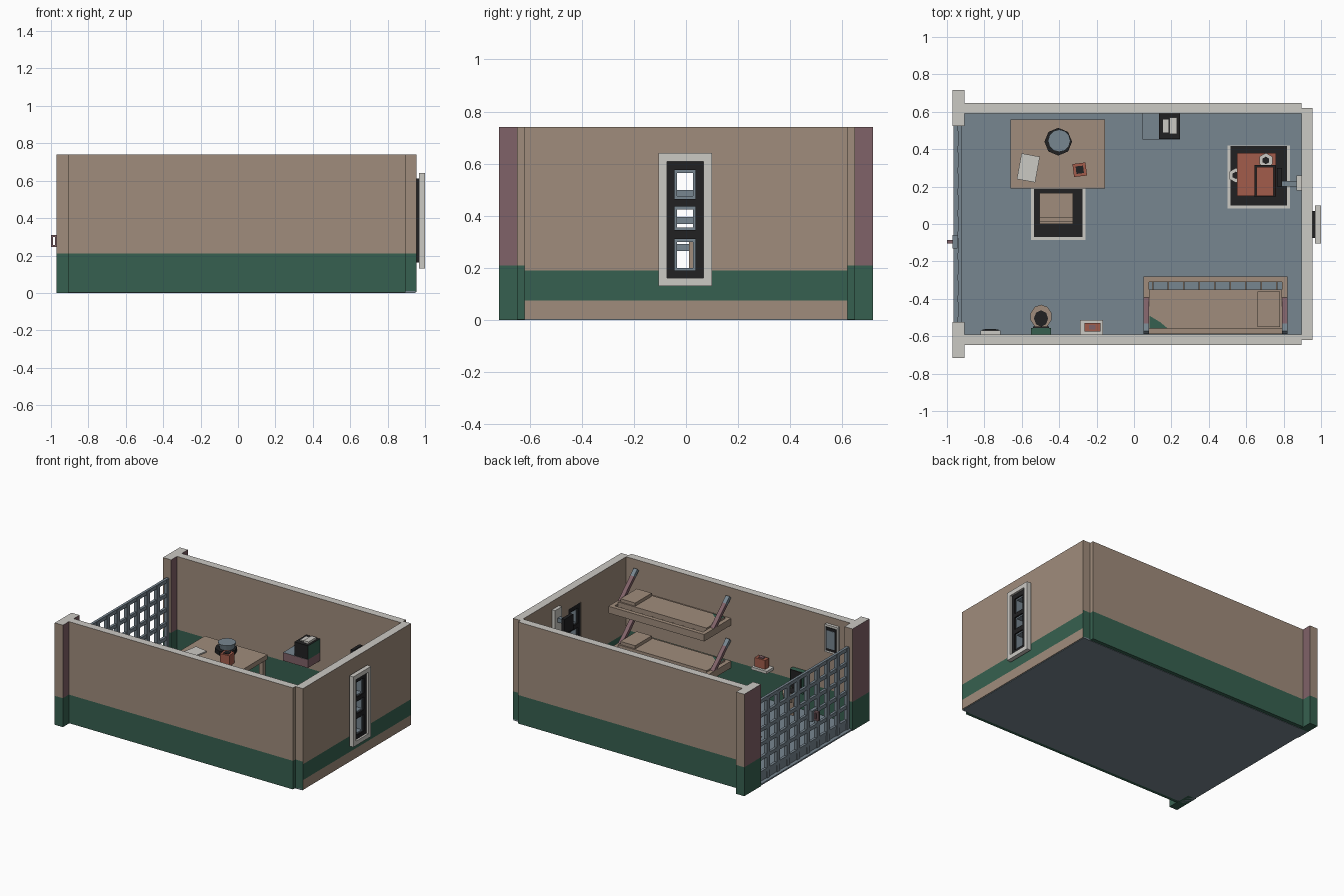
import bpy, bmesh, math
from mathutils import Vector, Matrix

if "Cube" in bpy.data.objects:
    bpy.data.objects.remove(bpy.data.objects["Cube"])

COLOURS = {
    "tan": (0.35, 0.262, 0.2), "steel": (0.185, 0.238, 0.278), "green": (0.037, 0.118, 0.08),
    "purple": (0.216, 0.122, 0.138), "black": (0.015, 0.015, 0.016),
    "red": (0.36, 0.107, 0.07), "white": (0.6, 0.585, 0.55)}
NAMES = list(COLOURS)
MATS = []
for n, c in COLOURS.items():
    m = bpy.data.materials.new(n)
    m.diffuse_color = (*c, 1)
    m.use_nodes = True
    m.node_tree.nodes["Principled BSDF"].inputs["Base Color"].default_value = m.diffuse_color
    MATS.append(m)


def finish(name, bm, colour, rule=None):
    """Make an object; rule(centre, normal) may return a colour per face."""
    bm.normal_update()
    me = bpy.data.meshes.new(name)
    for m in MATS:
        me.materials.append(m)
    for f in bm.faces:
        col = rule(f.calc_center_median(), f.normal) if rule else colour
        f.material_index = NAMES.index(col)
    bm.to_mesh(me)
    bm.free()
    ob = bpy.data.objects.new(name, me)
    bpy.context.collection.objects.link(ob)
    return ob


def box(name, x, y, z, colour="tan", rule=None, cuts=(), turn=0):
    bm = bmesh.new()
    mid = Vector([(a[0] + a[1]) / 2 for a in (x, y, z)])
    size = [a[1] - a[0] for a in (x, y, z)]
    bmesh.ops.create_cube(bm, size=1, matrix=Matrix.Translation(mid)
                          @ Matrix.Rotation(turn, 4, 'Z') @ Matrix.Diagonal((*size, 1)))
    for h in cuts:
        if z[0] < h < z[1]:
            bmesh.ops.bisect_plane(bm, geom=bm.verts[:] + bm.edges[:] + bm.faces[:],
                                   plane_co=(0, 0, h), plane_no=(0, 0, 1))
    return finish(name, bm, colour, rule)


def prism(name, x, y, z, r, colour, sides=8, r2=None, sy=1):
    bm = bmesh.new()
    bmesh.ops.create_cone(bm, cap_ends=True, segments=sides, radius1=r, radius2=r2 or r,
                          depth=z[1] - z[0], matrix=Matrix.Translation((x, y, sum(z) / 2))
                          @ Matrix.Diagonal((1, sy, 1, 1)))
    return finish(name, bm, colour)


def beam(name, p, q, w, t, colour):
    p, q = Vector(p), Vector(q)
    bm = bmesh.new()
    bmesh.ops.create_cube(bm, size=1, matrix=Matrix.Translation((p + q) / 2)
                          @ (q - p).to_track_quat('Z', 'Y').to_matrix().to_4x4()
                          @ Matrix.Diagonal((w, t, (q - p).length, 1)))
    return finish(name, bm, colour)


def ring(name, x, y, z, w, colour, axis):
    """Rectangular frame lying across the given axis (0 = x, 1 = y, 2 = z)."""
    spans = [x, y, z]
    a, b = [i for i in range(3) if i != axis]
    for i, (lo, hi) in enumerate(((spans[a][0], spans[a][0] + w), (spans[a][1] - w, spans[a][1]))):
        s = list(spans); s[a] = (lo, hi)
        box(f"{name}_side_{i}", *s, colour)
    for i, (lo, hi) in enumerate(((spans[b][0], spans[b][0] + w), (spans[b][1] - w, spans[b][1]))):
        s = list(spans); s[b] = (lo, hi); s[a] = (spans[a][0] + w, spans[a][1] - w)
        box(f"{name}_rail_{i}", *s, colour)


# floor and walls: painted dado below, plaster above, pale top
def wall_rule(c, n):
    return "white" if n.z > .5 else "green" if c.z < .21 else "tan"

def post_rule(c, n):
    if n.z > .5:
        return "white"
    return "green" if c.z < .21 else "purple" if abs(n.x) > .5 else "tan"

def end_rule(c, n):
    if n.z > .5:
        return "white" if c.z > .7 else "black"
    if abs(n.y) > .5:
        return "green" if c.z < .21 else "tan"
    return "green" if .075 < c.z < .19 else "tan"

box("floor", (-.965, .95), (-.62, .62), (0, .01), "steel")
for s, n in ((-1, "front"), (1, "back")):
    ys = sorted((s * .592, s * .648))
    box(n + "_wall", (-.91, .895), ys, (.003, .74), rule=wall_rule, cuts=(.21,))
    box(n + "_gate_post", (-.97, -.905), sorted((s * .525, s * .717)), (0, .74),
        rule=post_rule, cuts=(.21,))
CUTS = (.075, .19, .21)
X = (.895, .955)
for n, y, z in (("front", (-.62, -.075), (.004, .74)), ("back", (.07, .62), (.004, .74)),
                ("sill", (-.075, .07), (.004, .165)), ("lintel", (-.075, .07), (.61, .74))):
    box("end_wall_" + n, X, y, z, rule=end_rule, cuts=CUTS)

# window: pale outer frame, dark grid, steel lined openings
ring("window_frame", (.968, 1.0), (-.105, .1), (.13, .64), .032, "white", 0)
for i, y in enumerate(((-.075, -.045), (.037, .07))):
    box(f"window_jamb_{i}", (.9, .985), y, (.162, .612), "black")
for i, z in enumerate(((.162, .19), (.31, .345), (.435, .465), (.575, .612))):
    box(f"window_bar_{i}", (.9, .985), (-.045, .037), z, "black")
for i, z in enumerate(((.19, .31), (.345, .435), (.465, .575))):
    ring(f"window_liner_{i}", (.91, .975), (-.045, .037), z, .01, "steel", 0)

# barred gate with kick plate and lock
for i in range(10):
    y = -.515 + i * 1.03 / 9
    box(f"gate_upright_{i}", (-.945, -.92), (y - .017, y + .017), (.01, .6), "steel")
for i in range(6):
    z = .07 + i * .104
    box(f"gate_rail_{i}", (-.942, -.923), (-.53, .53), (z - .013, z + .013), "steel")
box("gate_kick_plate", (-.938, -.926), (-.53, .53), (.01, .07), "steel")
box("lock_plate", (-.97, -.945), (-.13, -.06), (.24, .32), "steel")
ring("lock_handle", (-1.0, -.968), (-.105, -.085), (.245, .31), .01, "purple", 1)

# two wall bunks with slatted edge, mattress, pillow and end braces
for n, h in (("upper", .52), ("lower", .21)):
    ring(n + "_bunk_frame", (.05, .82), (-.588, -.28), (h - .05, h), .03, "tan", 2)
    box(n + "_mattress", (.08, .79), (-.56, -.35), (h - .045, h + .012))
    box(n + "_pillow", (.66, .78), (-.55, -.36), (h + .012, h + .035))
    for i in range(9):
        x = .1 + i * .083
        box(f"{n}_slat_{i}", (x - .004, x + .004), (-.35, -.31), (h - .04, h - .02))
    for i, x in enumerate((.065, .805)):
        beam(f"{n}_brace_{i}", (x, -.40, h - .01), (x, -.54, h + .12), .03, .025, "purple")
        beam(f"{n}_brace_end_{i}", (x, -.535, h + .115), (x, -.58, h + .157), .03, .025, "steel")
    bm = bmesh.new()
    bm.faces.new([bm.verts.new(v) for v in ((.082, -.558, h + .014), (.18, -.558, h + .014),
                 (.14, -.525, h + .014), (.082, -.49, h + .014))])
    finish(n + "_blanket_corner", bm, "green")

# desk with cup, bowl and paper
box("desk_top", (-.66, -.155), (.19, .56), (.205, .24))
for i, x in enumerate((-.65, -.195)):
    for j, y in enumerate((.2, .52)):
        box(f"desk_leg_{i}{j}", (x, x + .03), (y, y + .03), (.01, .205))
prism("bowl_base", -.405, .44, (.24, .27), .074, "black", 8)
prism("bowl", -.4, .445, (.27, .31), .05, "steel", 12, .06)
box("paper", (-.615, -.515), (.23, .37), (.24, .249), "white", turn=-.18)
box("cup", (-.325, -.255), (.255, .325), (.24, .32), "red", turn=.12)
box("cup_hole", (-.31, -.27), (.27, .31), (.32, .323), "black", turn=.12)

# rugs with pale borders
for n, x, y in (("desk", (-.55, -.26), (-.085, .19)), ("corner", (.5, .835), (.083, .42))):
    box(n + "_rug_border", x, y, (.01, .016), "white")
    box(n + "_rug", (x[0] + .016, x[1] - .016), (y[0] + .016, y[1] - .003), (.012, .021), "black")

# desk chair
box("chair_seat", (-.505, -.325), (.0, .165), (.13, .155))
box("chair_back", (-.505, -.325), (.012, .038), (.2, .33))
for i, x in enumerate((-.5, -.35)):
    box(f"chair_post_{i}", (x, x + .02), (.012, .034), (.02, .3))
    box(f"chair_leg_{i}", (x, x + .02), (.135, .157), (.02, .13))

# red bench with hexagonal weights
box("bench_seat", (.55, .76), (.15, .38), (.08, .14), "red")
box("bench_pedestal", (.58, .73), (.18, .35), (.02, .08), "black")
box("bench_pad_trim", (.645, .757), (.145, .315), (.14, .2), "black")
box("bench_pad", (.655, .747), (.15, .305), (.2, .225), "red")
for i, (x, y, z) in enumerate(((.705, .34, .14), (.545, .26, .021))):
    prism(f"weight_{i}", x, y, (z, z + .05), .04, "white", 6)
    prism(f"weight_hub_{i}", x, y, (z + .05, z + .056), .02, "black", 6)

# wall arm with small screen above the bench
box("arm_plate", (.87, .895), (.18, .26), (.5, .68), "white")
beam("arm", (.87, .215, .6), (.79, .215, .6), .03, .03, "steel")
box("arm_screen", (.765, .79), (.2, .3), (.55, .66), "black")

# wall shelf with radio
box("shelf", (.045, .245), (.452, .592), (.29, .35),
    rule=lambda c, n: "steel" if n.z > .5 else "purple")
box("radio", (.135, .245), (.455, .59), (.35, .45),
    rule=lambda c, n: "green" if n.x > .5 else "black")
box("radio_panel", (.155, .185), (.49, .56), (.45, .458), "white")
box("radio_grip", (.19, .23), (.48, .57), (.45, .465), "white")

# toilet
prism("toilet_foot", -.497, -.51, (.01, .12), .04, "tan", 8, .05)
prism("toilet_bowl", -.497, -.495, (.11, .17), .045, "tan", 10, .058, 1.1)
prism("toilet_opening", -.497, -.505, (.17, .174), .038, "black", 8, None, 1.15)
box("toilet_tank", (-.55, -.445), (-.59, -.555), (.14, .3), "green")
box("toilet_lid", (-.54, -.455), (-.555, -.547), (.17, .3), "black")

# small wall shelf with red box
box("wall_ledge", (-.29, -.165), (-.592, -.512), (.235, .255), "white")
box("red_box", (-.265, -.18), (-.575, -.53), (.255, .32), "red")
box("red_box_lid", (-.24, -.205), (-.565, -.54), (.32, .328), "purple")

# wall mirror
box("mirror_back", (-.82, -.715), (-.592, -.57), (.49, .69), "white")
box("mirror_trim", (-.81, -.725), (-.57, -.565), (.505, .675), "black")
box("mirror_glass", (-.798, -.737), (-.565, -.562), (.525, .655), "steel")
